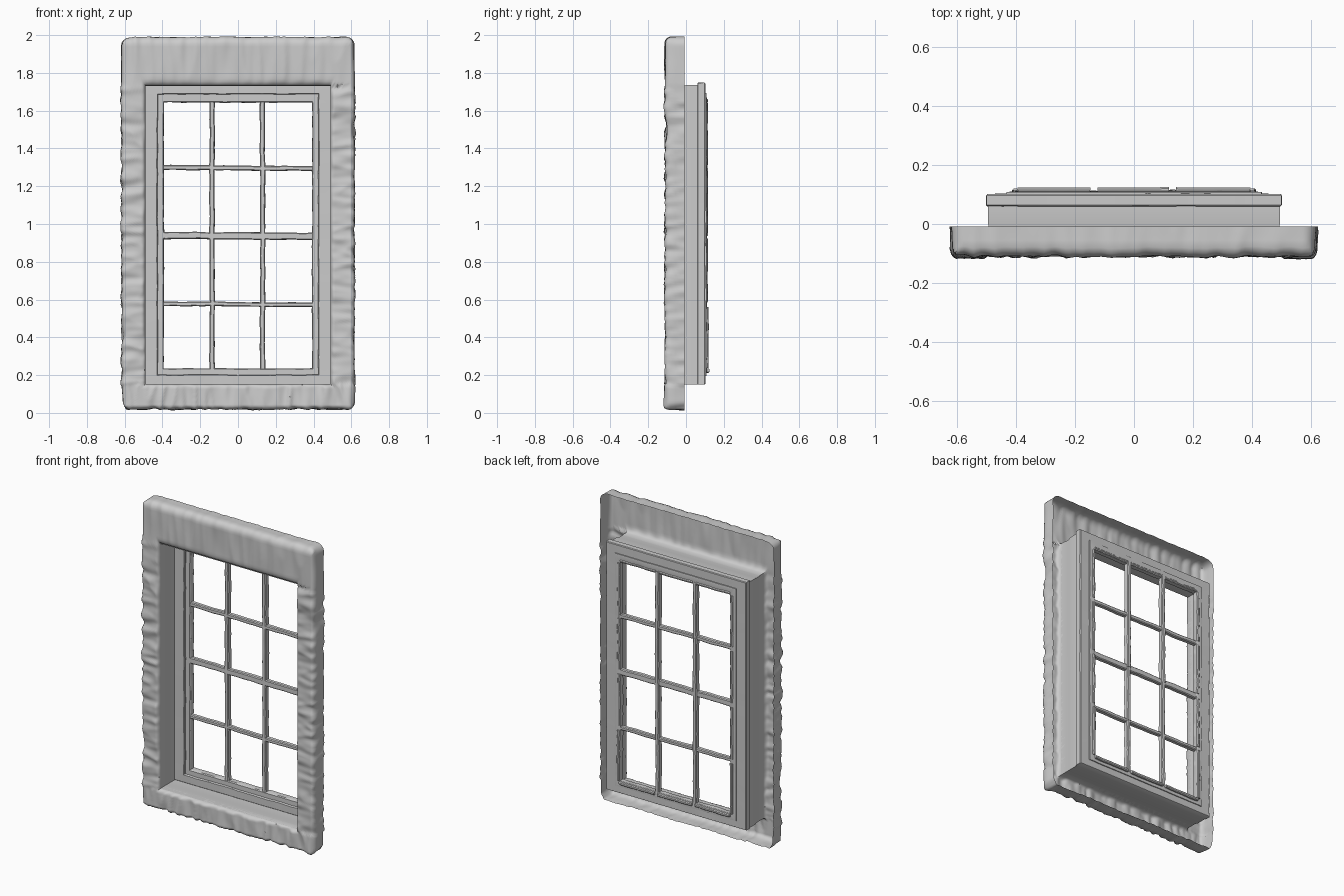
import bpy, bmesh, random
from mathutils import Vector, noise

if "Cube" in bpy.data.objects:
    bpy.data.objects.remove(bpy.data.objects["Cube"])

random.seed(4)


def finish(name, bm, angle=0.6):
    bmesh.ops.recalc_face_normals(bm, faces=bm.faces)
    me = bpy.data.meshes.new(name)
    bm.to_mesh(me)
    bm.free()
    ob = bpy.data.objects.new(name, me)
    bpy.context.collection.objects.link(ob)
    bpy.ops.object.select_all(action='DESELECT')
    ob.select_set(True)
    bpy.context.view_layer.objects.active = ob
    bpy.ops.object.shade_smooth_by_angle(angle=angle)
    return ob


def corners(rect):
    w, z0, z1 = rect
    return [Vector((-w, 0, z0)), Vector((w, 0, z0)), Vector((w, 0, z1)), Vector((-w, 0, z1))]


def ring(name, outer, inner, profile, step, closed, shift, angle=0.6):
    """Sweep a (u, y) profile round a rectangle; u runs from outer (0) to inner (1)."""
    bm = bmesh.new()
    a, b = corners(outer), corners(inner)
    rows = []
    for s in range(4):
        e = (s + 1) % 4
        n = max(1, round((a[e] - a[s]).length / step))
        for i in range(n):
            t = i / n
            po, pi = a[s].lerp(a[e], t), b[s].lerp(b[e], t)
            row = []
            for u, y in profile:
                p = po.lerp(pi, u)
                p.y = y
                row.append(bm.verts.new(shift(p, u)))
            rows.append(row)
    m = len(profile)
    for i, r in enumerate(rows):
        q = rows[(i + 1) % len(rows)]
        for j in range(m if closed else m - 1):
            k = (j + 1) % m
            bm.faces.new((r[j], q[j], q[k], r[k]))
    return finish(name, bm, angle)


# Rough stone surround: open-backed shell with weathered grooves
W, Z0, Z1, R = 0.617, 0.018, 1.99, 0.045


def weather(p, u):
    # round the outer corners
    cx = (W - R) * (1 if p.x > 0 else -1)
    cz = Z1 - R if p.z > 1 else Z0 + R
    if abs(p.x) > W - R and (p.z > Z1 - R or p.z < Z0 + R):
        d = Vector((p.x - cx, 0, p.z - cz))
        if d.length > R:
            d *= R / d.length
            p.x, p.z = cx + d.x, cz + d.z
    # grooves run across each member
    if p.z > 1.73:
        q, amp = Vector((p.x * 13, p.y * 6, p.z * 2.5)), 0.008
    elif p.z < 0.15:
        q, amp = Vector((p.x * 17, p.y * 6, p.z * 4 + 5)), 0.013
    else:
        q, amp = Vector((p.x * 5 + 9, p.y * 6, p.z * 14)), 0.013
    g = 0.35 - abs(noise.noise(q)) * 1.5 + 0.5 * noise.noise(q * 2.1)
    slow = noise.noise(p * 4)
    front = min(1, max(0, (-p.y - 0.05) / 0.05))
    side = max(0, 1 - u * 4)
    fade = 1 if u < 0.9 else max(0.2, (1 - u) * 10)
    d = amp * g + 0.005 * slow
    out = Vector((max(-1, min(1, (abs(p.x) - 0.5) * 9)) * (1 if p.x > 0 else -1)
                  if abs(p.x) > 0.5 else 0, 0, 0))
    if p.z > 1.85:
        out.z = 0.6
    elif p.z < 0.08:
        out.z = -0.7
    return p + out * d * side * 0.8 + Vector((0, -d * front * fade, 0))


stone = [(0, -0.008), (0, -0.03), (0, -0.055), (0, -0.08), (0.03, -0.095), (0.08, -0.105)]
stone += [(0.14 + 0.06 * i, -0.11) for i in range(13)]
stone += [(0.92, -0.107), (0.97, -0.1), (1, -0.088), (1, -0.05)]
ring("stone_surround", (W, Z0, Z1), (0.49, 0.153, 1.733), stone, 0.012, False, weather, 0.9)


# Smooth reveal lining the opening between stone and window frame
def plain(p, u):
    return p


ring("window_reveal", (0.494, 0.15, 1.735), (0.49, 0.153, 1.73),
     [(1, -0.09), (1, -0.02), (0, 0.0), (0, 0.065)], 3, False, plain)


# Worn timber
def worn(p, u):
    k = 0.004 if u > 0.9 else 0.0015
    q = Vector((p.x * 12, p.y * 9, p.z * 12))
    return p + Vector((noise.noise(q), 0.4 * noise.noise(q + Vector((7, 3, 1))),
                       noise.noise(q + Vector((2, 8, 5))))) * k


# Stepped outer casing
ring("outer_casing", (0.5, 0.15, 1.748), (0.425, 0.202, 1.687),
     [(0, 0.064), (0.06, 0.06), (0.95, 0.06), (1, 0.064), (1, 0.098), (0.95, 0.102),
      (0.06, 0.102), (0, 0.097)], 0.05, True, worn)

# Sash rim set into the casing
ring("sash_frame", (0.432, 0.196, 1.692), (0.392, 0.235, 1.643),
     [(0, 0.074), (0.9, 0.074), (1, 0.08), (1, 0.108), (0.85, 0.111), (0, 0.108)],
     0.03, True, worn)


def bar(name, a, b, width, y0, y1):
    """Chamfered, slightly uneven glazing bar from a to b in the xz plane."""
    bm = bmesh.new()
    a, b = Vector((a[0], 0, a[1])), Vector((b[0], 0, b[1]))
    d = (b - a).normalized()
    side = Vector((d.z, 0, -d.x))
    n = max(2, round((b - a).length / 0.025))
    h, c = width / 2, 0.005
    section = [(-h, y0 + c), (-h + c, y0), (h - c, y0), (h, y0 + c),
               (h, y1 - c), (h - c, y1), (-h + c, y1), (-h, y1 - c)]
    rows = [[bm.verts.new(worn(a.lerp(b, i / n) + side * s + Vector((0, y, 0)), 1))
             for s, y in section] for i in range(n + 1)]
    for r, q in zip(rows, rows[1:]):
        for j in range(8):
            k = (j + 1) % 8
            bm.faces.new((r[j], q[j], q[k], r[k]))
    bm.faces.new(rows[0])
    bm.faces.new(rows[-1])
    finish(name, bm)


# Glazing bars: three full-width rails, uprights split between them
xs = [-0.137, 0.130]
rails = [(0.575, 0.024), (0.937, 0.038), (1.297, 0.026)]
levels = [0.222] + [z for z, w in rails] + [1.655]
for z, w in rails:
    bar("horizontal_glazing_bar", (-0.405, z + 0.003), (0.405, z - 0.003), w, 0.076, 0.106)
for x in xs:
    for z0, z1 in zip(levels, levels[1:]):
        back = 0.113 + random.uniform(-0.003, 0.003)
        bar("vertical_glazing_bar", (x, z0), (x, z1), 0.027, 0.076, back)

# Beads behind the sash, split at each glazing bar
for s in (-1, 1):
    for i, (z0, z1) in enumerate(zip(levels, levels[1:])):
        bar("side_bead", (s * 0.402, z0 + 0.015), (s * 0.402, z1 - 0.015), 0.02,
            0.1, 0.12 if i == 0 else 0.115)
edges = [-0.405] + xs + [0.405]
for x0, x1 in zip(edges, edges[1:]):
    bar("bottom_bead", (x0 + 0.012, 0.224), (x1 - 0.012, 0.224), 0.02, 0.1, 0.124)
    bar("top_bead", (x0 + 0.012, 1.652), (x1 - 0.012, 1.652), 0.016, 0.1, 0.115)
